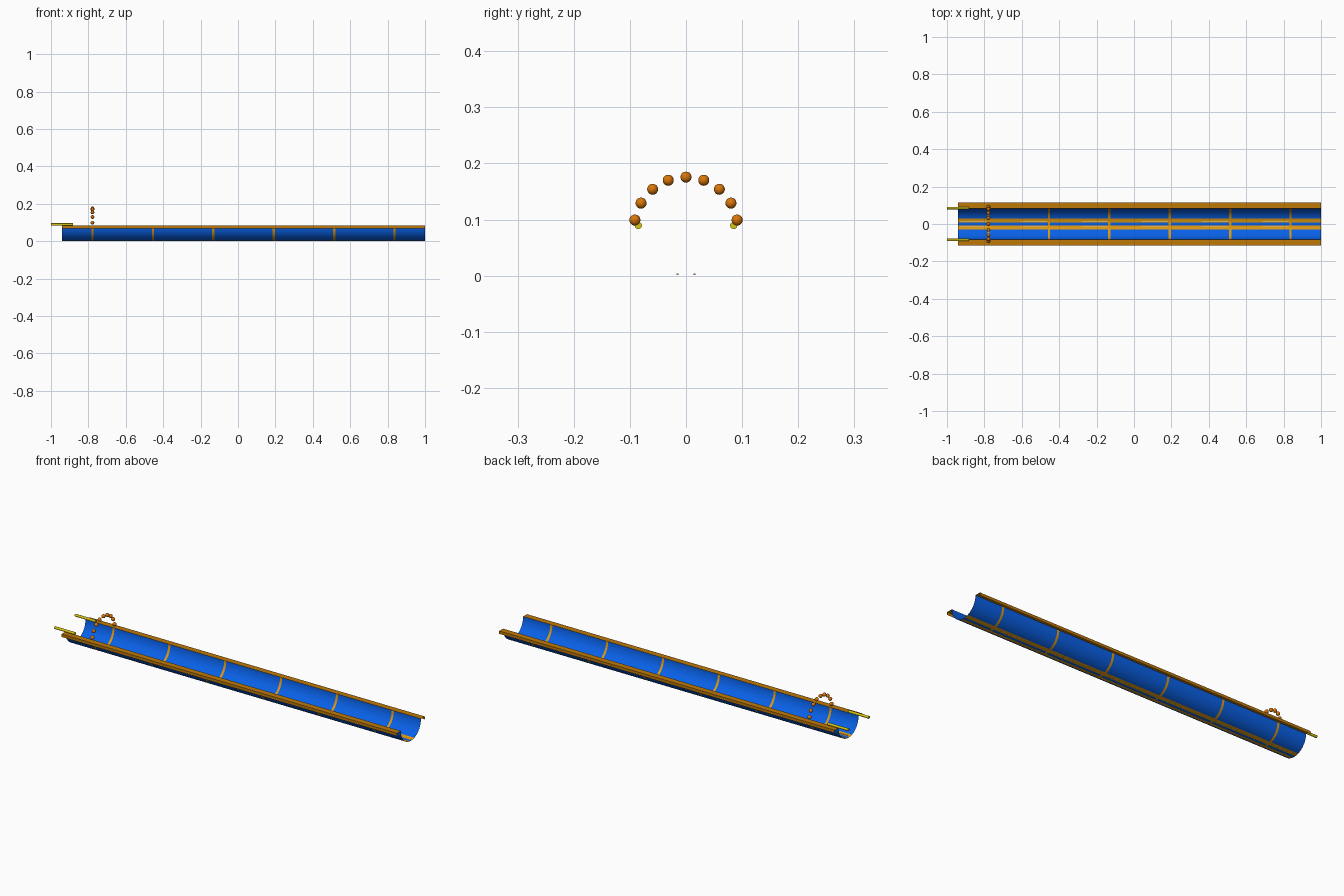
import bpy, bmesh, math

if "Cube" in bpy.data.objects:
    bpy.data.objects.remove(bpy.data.objects["Cube"])

def material(name, rgb):
    m = bpy.data.materials.new(name)
    m.diffuse_color = (*[c ** 2.2 for c in rgb], 1)
    m.use_nodes = True
    m.node_tree.nodes["Principled BSDF"].inputs["Base Color"].default_value = m.diffuse_color
    return m

BLUE = material("trough blue", (0.07, 0.39, 0.93))
GOLD = material("band gold", (0.87, 0.59, 0.09))
AMBER = material("rim amber", (0.74, 0.47, 0.06))
ORANGE = material("bead orange", (0.85, 0.46, 0.07))
YELLOW = material("rod yellow", (0.84, 0.77, 0.10))
CREAM = material("dash cream", (0.93, 0.84, 0.55))

R = 0.083                      # trough radius and rim height
X0, X1 = -0.94, 1.0            # trough ends
RIBS = [-0.778 + 0.323 * i for i in range(6)]
RIB_HALF = 0.006

def finish(bm, name, mats, angle=35):
    me = bpy.data.meshes.new(name)
    bm.to_mesh(me)
    bm.free()
    ob = bpy.data.objects.new(name, me)
    bpy.context.collection.objects.link(ob)
    for m in mats:
        me.materials.append(m)
    bpy.ops.object.select_all(action='DESELECT')
    ob.select_set(True)
    bpy.context.view_layer.objects.active = ob
    bpy.ops.object.shade_smooth_by_angle(angle=math.radians(angle))
    return ob

def sheet(name, xs, profile, mats, rule=lambda c: 0):
    """Open sheet made by running a (y, z) profile along x."""
    bm = bmesh.new()
    rows = [[bm.verts.new((x, y, z)) for y, z in profile] for x in xs]
    for a, b in zip(rows, rows[1:]):
        for i in range(len(profile) - 1):
            f = bm.faces.new((a[i], b[i], b[i + 1], a[i + 1]))
            f.material_index = rule(f.calc_center_median())
    return finish(bm, name, mats)

# Half-round trough with gold ribs and two gold floor stripes
half = [5, 12, 20] + list(range(27, 90, 7)) + [90]
angles = [-a for a in reversed(half)] + half
profile = [(R * math.sin(math.radians(a)), R - R * math.cos(math.radians(a))) for a in angles]
xs = [X0] + [r + s * RIB_HALF for r in RIBS for s in (-1, 1)] + [X1]

def trough_rule(c):
    rib = any(abs(c.x - r) < RIB_HALF for r in RIBS)
    stripe = 0.007 < abs(c.y) < 0.028
    return 1 if rib or stripe else 0

sheet("trough", xs, profile, [BLUE, GOLD], trough_rule)

# Flat rims with a short turned-down lip
rim = [(R, R), (0.115, R), (0.115, 0.068)]
sheet("back_rim", [X0, X1], rim, [AMBER])
sheet("front_rim", [X0, X1], [(-y, z) for y, z in reversed(rim)], [AMBER])

# Thin light dashes along the floor stripes
bm = bmesh.new()
for r in RIBS:
    for y in (-0.015, 0.015):
        v = bmesh.ops.create_cube(bm, size=1)["verts"]
        bmesh.ops.scale(bm, vec=(0.14, 0.004, 0.002), verts=v)
        bmesh.ops.translate(bm, vec=(r - 0.08, y, 0.0025), verts=v)
finish(bm, "floor_dashes", [CREAM])

# Arch of beads over the entry
bm = bmesh.new()
for i in range(9):
    a = math.radians(10 + 20 * i)
    v = bmesh.ops.create_uvsphere(bm, u_segments=16, v_segments=10, radius=0.0098)["verts"]
    bmesh.ops.translate(bm, verts=v, vec=(RIBS[0], 0.0925 * math.cos(a), R + 0.0925 * math.sin(a)))
finish(bm, "bead_arch", [ORANGE], 60)

# Pair of grab rods at the entry end
for name, y in (("front_rod", -0.085), ("back_rod", 0.085)):
    bpy.ops.mesh.primitive_cylinder_add(vertices=12, radius=0.0066, depth=0.118,
                                        location=(-0.941, y, 0.0895),
                                        rotation=(0, math.pi / 2, 0))
    rod = bpy.context.object
    rod.name = name
    rod.data.materials.append(YELLOW)
    bpy.ops.object.shade_smooth_by_angle(angle=math.radians(35))
